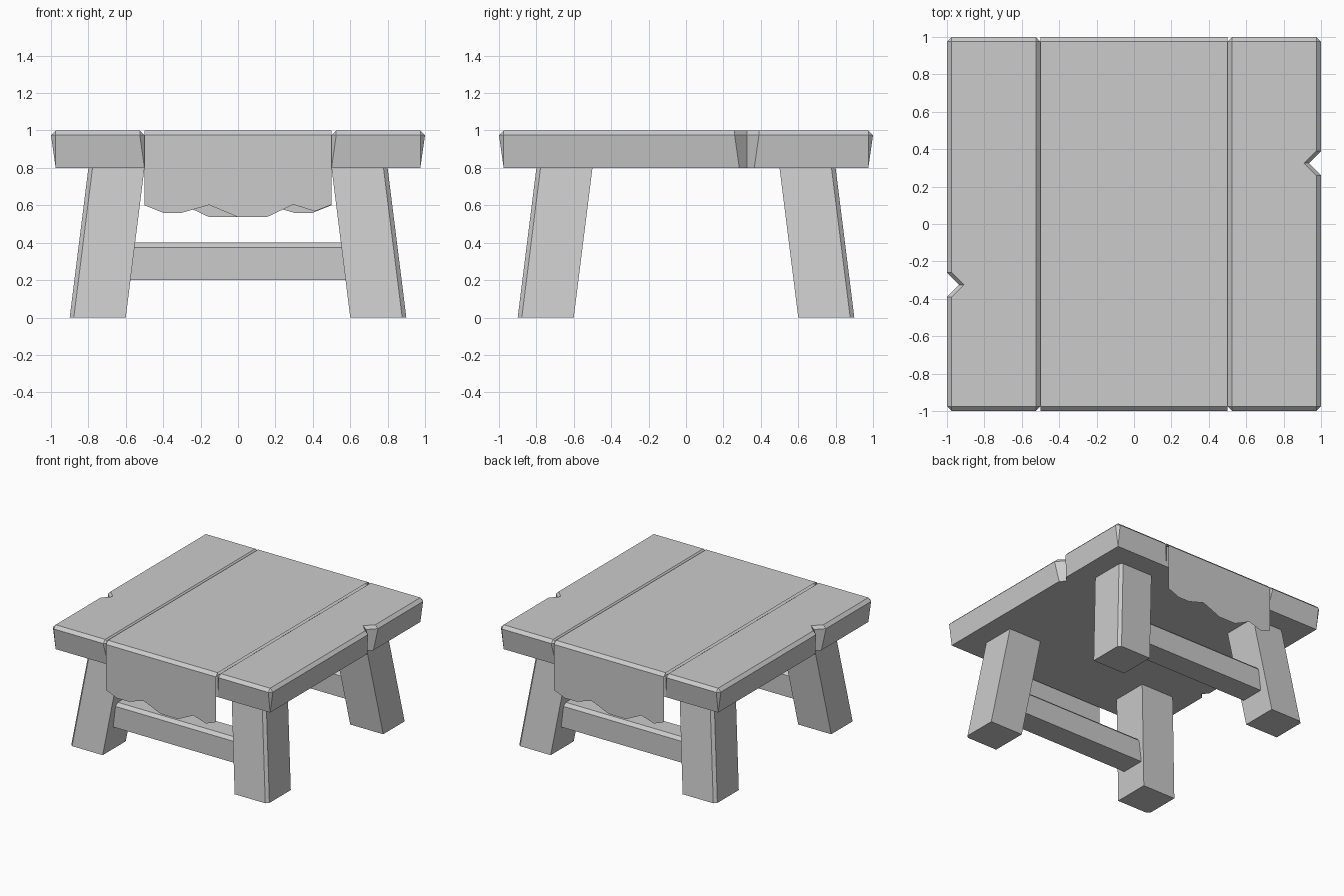
import bpy, bmesh
from math import pi
from mathutils import Matrix

if "Cube" in bpy.data.objects:
    bpy.data.objects.remove(bpy.data.objects["Cube"])


def make(name, bm, turn=0.0):
    bmesh.ops.remove_doubles(bm, verts=bm.verts, dist=1e-5)
    bmesh.ops.dissolve_degenerate(bm, edges=bm.edges, dist=1e-5)
    bmesh.ops.recalc_face_normals(bm, faces=bm.faces)
    bm.transform(Matrix.Rotation(turn, 4, 'Z'))
    me = bpy.data.meshes.new(name)
    bm.to_mesh(me)
    bm.free()
    ob = bpy.data.objects.new(name, me)
    bpy.context.collection.objects.link(ob)
    return ob


def loft(rings):
    """Closed solid from equal-length rings of (x, y), each with a height."""
    bm = bmesh.new()
    rows = [[bm.verts.new((x, y, z)) for x, y in pts] for z, pts in rings]
    n = len(rows[0])
    for a, b in zip(rows, rows[1:]):
        for i in range(n):
            j = (i + 1) % n
            bm.faces.new((a[i], a[j], b[j], b[i]))
    bm.faces.new(rows[0][::-1])
    bm.faces.new(rows[-1])
    return bm


def plank_ring(x0, x1, c, y, notch):
    """Plank outline with corner cut c and a V notch on the outer side."""
    return [(x0, -y + c), (x0 + c, -y), (x1 - c, -y), (x1, -y + c), *notch,
            (x1, y - c), (x1 - c, y), (x0 + c, y), (x0, y - c)]


def square(x0, x1, y0, y1):
    return [(x0, y0), (x1, y0), (x1, y1), (x0, y1)]


# side planks with notched outer edge
for name, turn in (("right_plank", 0), ("left_plank", pi)):
    bottom = plank_ring(0.5, 0.975, 0, 0.975,
                        [(0.975, 0.285), (0.935, 0.325), (0.975, 0.365)])
    middle = plank_ring(0.5, 1.0, 0.025, 1.0,
                        [(1.0, 0.26), (0.935, 0.325), (1.0, 0.39)])
    top = plank_ring(0.525, 0.975, 0, 0.975,
                     [(0.975, 0.26), (0.91, 0.325), (0.975, 0.39)])
    make(name, loft([(0.8, bottom), (0.975, middle), (1.0, top)]), turn)

# centre board below the cloth
board = square(-0.5, 0.5, -0.975, 0.975)
make("centre_board", loft([(0.8, board), (0.98, board)]))

# cloth runner: thin sheet with ragged hanging ends
hem = [(-0.5, 0.6), (-0.4, 0.56), (-0.3, 0.56), (-0.155, 0.602), (0, 0.537),
       (0.155, 0.537), (0.295, 0.604), (0.41, 0.568), (0.5, 0.604)]
bm = bmesh.new()
path = [[(x, -1, z) for x, z in hem],
        [(x, -1, 0.975) for x, z in hem],
        [(x, -0.975, 1) for x, z in hem],
        [(x, 0.975, 1) for x, z in hem],
        [(x, 1, 0.975) for x, z in hem],
        [(x, 1, z) for (x, _), (_, z) in zip(hem, hem[::-1])]]
rows = []
for row in path:
    rows.append([bm.verts.new(p) for p in row])
# the x grid is nearly symmetric; mirror it exactly on the back hem
for v, (x, z) in zip(rows[-1], hem[::-1]):
    v.co.x, v.co.z = -x, z
for a, b in zip(rows, rows[1:]):
    for i in range(len(hem) - 1):
        bm.faces.new((a[i], a[i + 1], b[i + 1], b[i]))
make("cloth_runner", bm)

# splayed legs with a chamfered outer corner
c = 0.022
for sx, side in ((1, "right"), (-1, "left")):
    for sy, end in ((1, "back"), (-1, "front")):
        def leg_ring(i, o):
            pts = [(i, i), (o, i), (o, o - c), (o - c, o), (i, o)]
            return [(sx * x, sy * y) for x, y in pts]
        make(f"{end}_{side}_leg",
             loft([(0, leg_ring(0.6, 0.9)), (0.8, leg_ring(0.5, 0.8))]))

# stretcher rails along x, chamfered on the upper edges
for s, end in ((1, "back"), (-1, "front")):
    body = square(-0.62, 0.62, s * 0.6, s * 0.8)
    cap = square(-0.62, 0.62, s * 0.625, s * 0.775)
    make(f"{end}_rail", loft([(0.2, body), (0.375, body), (0.4, cap)]))
